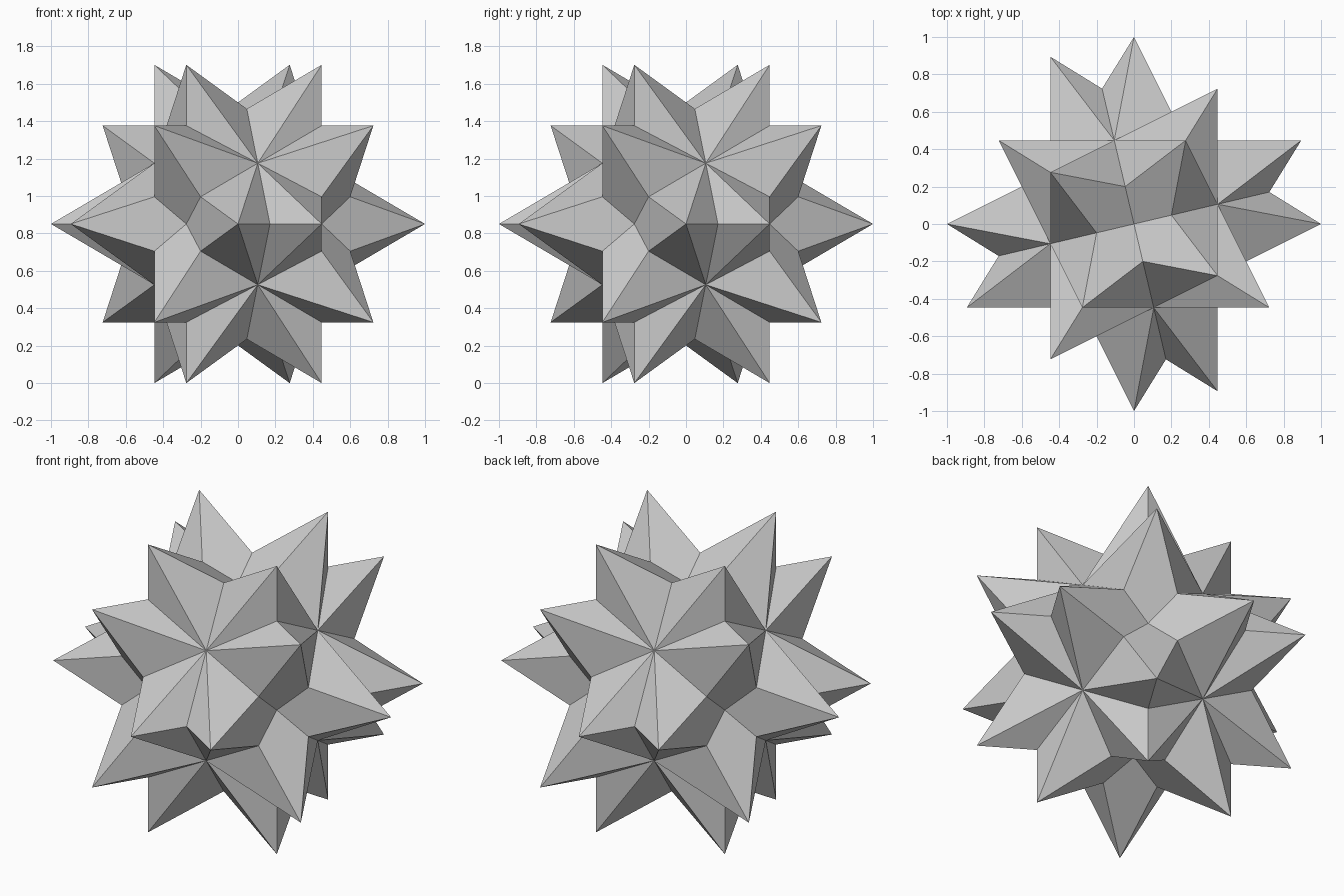
import bpy, bmesh, math
from mathutils import Vector, Matrix

if "Cube" in bpy.data.objects:
    bpy.data.objects.remove(bpy.data.objects["Cube"])

H = 1 / math.sqrt(5)                 # height of the pentagon rings
CORE = math.sqrt(H * H + (2 * H / ((1 + math.sqrt(5)) / 2) ** 2) ** 2)   # radius of inner corners
LIFT = 2 * H * math.sin(math.radians(72))   # raises the lowest points to z = 0


def star(name, turn):
    # Twelve spike tips: icosahedron with a five-fold axis along x
    hull = bmesh.new()
    for s in (1, -1):
        hull.verts.new((s, 0, 0))
        for k in range(5):
            a = math.radians(72 * k)
            hull.verts.new(s * Vector((-H, 2 * H * math.cos(a), 2 * H * math.sin(a))))
    bmesh.ops.convex_hull(hull, input=hull.verts[:])

    # Five-sided spikes meeting at the inner corners under each hull face
    bm = bmesh.new()
    tips = {v: bm.verts.new(v.co) for v in hull.verts}
    inner = {f: bm.verts.new(f.calc_center_median().normalized() * CORE) for f in hull.faces}
    for e in hull.edges:
        f, g = e.link_faces
        for v in e.verts:
            bm.faces.new((tips[v], inner[f], inner[g]))
    bmesh.ops.recalc_face_normals(bm, faces=bm.faces[:])
    bm.transform(Matrix.Translation((0, 0, LIFT)) @ Matrix.Rotation(turn, 4, 'Z'))

    me = bpy.data.meshes.new(name)
    bm.to_mesh(me)
    bm.free()
    hull.free()
    bpy.context.collection.objects.link(bpy.data.objects.new(name, me))


# Two interpenetrating stars, a quarter turn apart
star("first_star", 0)
star("second_star", math.pi / 2)
